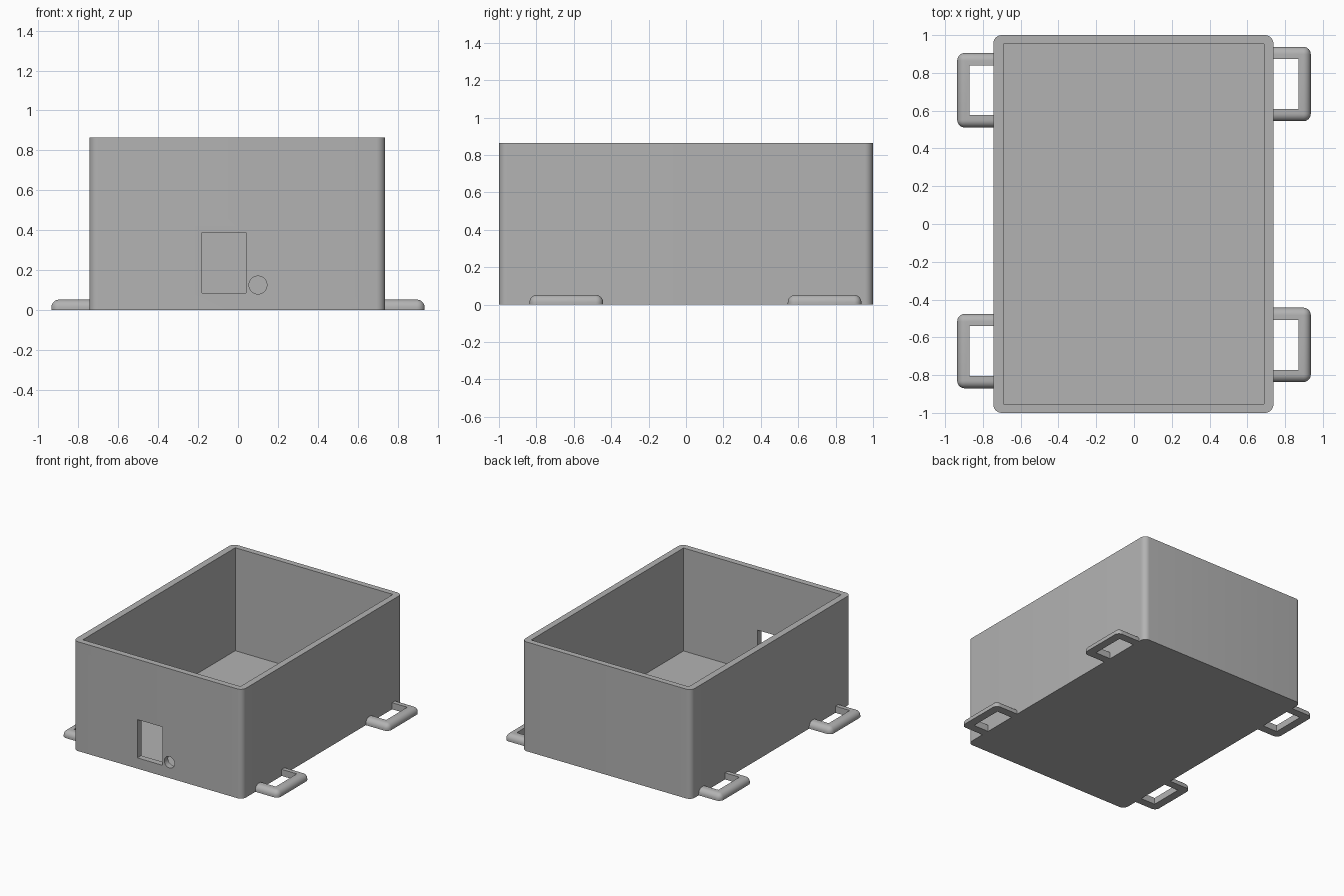
import bpy, bmesh, math
from mathutils import Matrix, Vector

if "Cube" in bpy.data.objects:
    bpy.data.objects.remove(bpy.data.objects["Cube"], do_unlink=True)

grey = bpy.data.materials.new("plain grey")
grey.use_nodes = True
colour = (0.45, 0.45, 0.45, 1)
grey.diffuse_color = colour
grey.node_tree.nodes["Principled BSDF"].inputs["Base Color"].default_value = colour


def block(name, low, high, radius=0.0, rounded=None):
    """Box between two corners; edges chosen by the rule are rounded."""
    low, high = Vector(low), Vector(high)
    bm = bmesh.new()
    bmesh.ops.create_cube(bm, size=1)
    bm.transform(Matrix.Translation((low + high) / 2) @ Matrix.Diagonal((*(high - low), 1)))
    if rounded:
        edges = [e for e in bm.edges if rounded(*(v.co for v in e.verts))]
        bmesh.ops.bevel(bm, geom=edges, offset=radius, segments=8, profile=0.5, affect='EDGES')
    mesh = bpy.data.meshes.new(name)
    bm.to_mesh(mesh)
    bm.free()
    mesh.materials.append(grey)
    obj = bpy.data.objects.new(name, mesh)
    bpy.context.collection.objects.link(obj)
    return obj


def activate(obj):
    bpy.ops.object.select_all(action='DESELECT')
    obj.select_set(True)
    bpy.context.view_layer.objects.active = obj


def cut(obj, cutter):
    mod = obj.modifiers.new("cut", 'BOOLEAN')
    mod.operation, mod.solver, mod.object = 'DIFFERENCE', 'EXACT', cutter
    activate(obj)
    bpy.ops.object.modifier_apply(modifier=mod.name)
    bpy.data.objects.remove(cutter, do_unlink=True)


def smooth(obj):
    activate(obj)
    bpy.ops.object.shade_smooth_by_angle(angle=math.radians(30))


# Open box with rounded upright corners
left, right, height = 0.738, -0.745, 0.865
box = block("open_box", (right, -1, 0), (left, 1, height), 0.045,
            lambda a, b: abs(a.z - b.z) > 0.1)
cut(box, block("cavity", (-0.692, -0.952, 0.05), (0.688, 0.954, 1)))

# Window and round cable hole in the front wall
cut(box, block("window_cutter", (-0.18, -1.1, 0.085), (0.04, -0.85, 0.388)))
bpy.ops.mesh.primitive_cylinder_add(vertices=48, radius=0.045, depth=0.3,
                                    location=(0.1, -1, 0.125), rotation=(math.pi / 2, 0, 0))
hole = bpy.context.object
hole.data.materials.append(grey)
cut(box, hole)
smooth(box)


# Flat-bottomed loop handles, rounded on the outer top
def handle(name, side, y):
    wall = left if side > 0 else -right
    half, tip, bar, top = 0.197, 0.936, 0.065, 0.052
    xs = sorted((side * (wall - 0.01), side * tip))

    def outer(a, b):
        mid = (a + b) / 2
        at_tip = abs(mid.x - side * tip) < 0.001
        return (at_tip and mid.z > 0.001 and abs(mid.z - top) > 0.001) or (
            abs(mid.z - top) < 0.001 and side * mid.x > wall)

    loop = block(name, (xs[0], y - half, 0), (xs[1], y + half, top), 0.04, outer)
    inner = sorted((side * (wall - 0.1), side * (tip - bar)))
    cut(loop, block("loop_cutter", (inner[0], y - half + bar, -0.1),
                    (inner[1], y + half - bar, 0.2)))
    smooth(loop)


handle("left_front_handle", 1, -0.64)
handle("left_back_handle", 1, 0.741)
handle("right_front_handle", -1, -0.673)
handle("right_back_handle", -1, 0.708)
